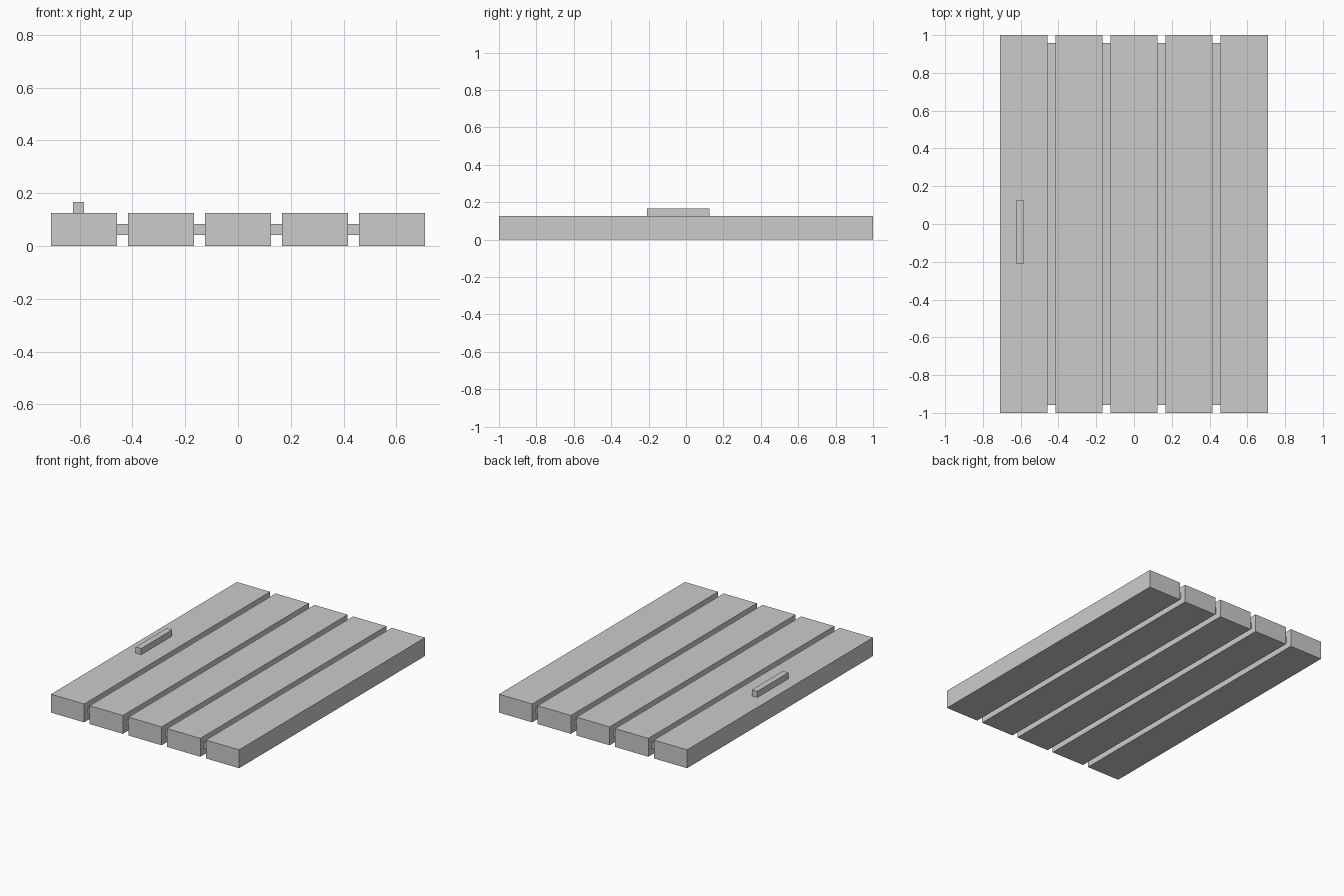
import bpy

if "Cube" in bpy.data.objects:
    bpy.data.objects.remove(bpy.data.objects["Cube"])

U = 1 / 24  # the model sits on a regular grid of this unit


def box(name, x, y, z):
    """Box from (min, max) ranges given in grid units."""
    ranges = (x, y, z)
    centre = [(a + b) / 2 * U for a, b in ranges]
    size = [(b - a) * U for a, b in ranges]
    bpy.ops.mesh.primitive_cube_add(size=1, location=centre)
    ob = bpy.context.object
    ob.name = name
    ob.scale = size
    bpy.ops.object.transform_apply(location=False, rotation=False, scale=True)
    return ob


# Five planks, with a recessed joining strip in each gap
for i in range(5):
    x = -17 + 7 * i
    box(f"plank_{i + 1}", (x, x + 6), (-24, 24), (0, 3))
    if i < 4:
        box(f"joining_strip_{i + 1}", (x + 6, x + 7), (-23, 23), (1, 2))

# Handle on the left plank
box("handle", (-15, -14), (-5, 3), (3, 4))
